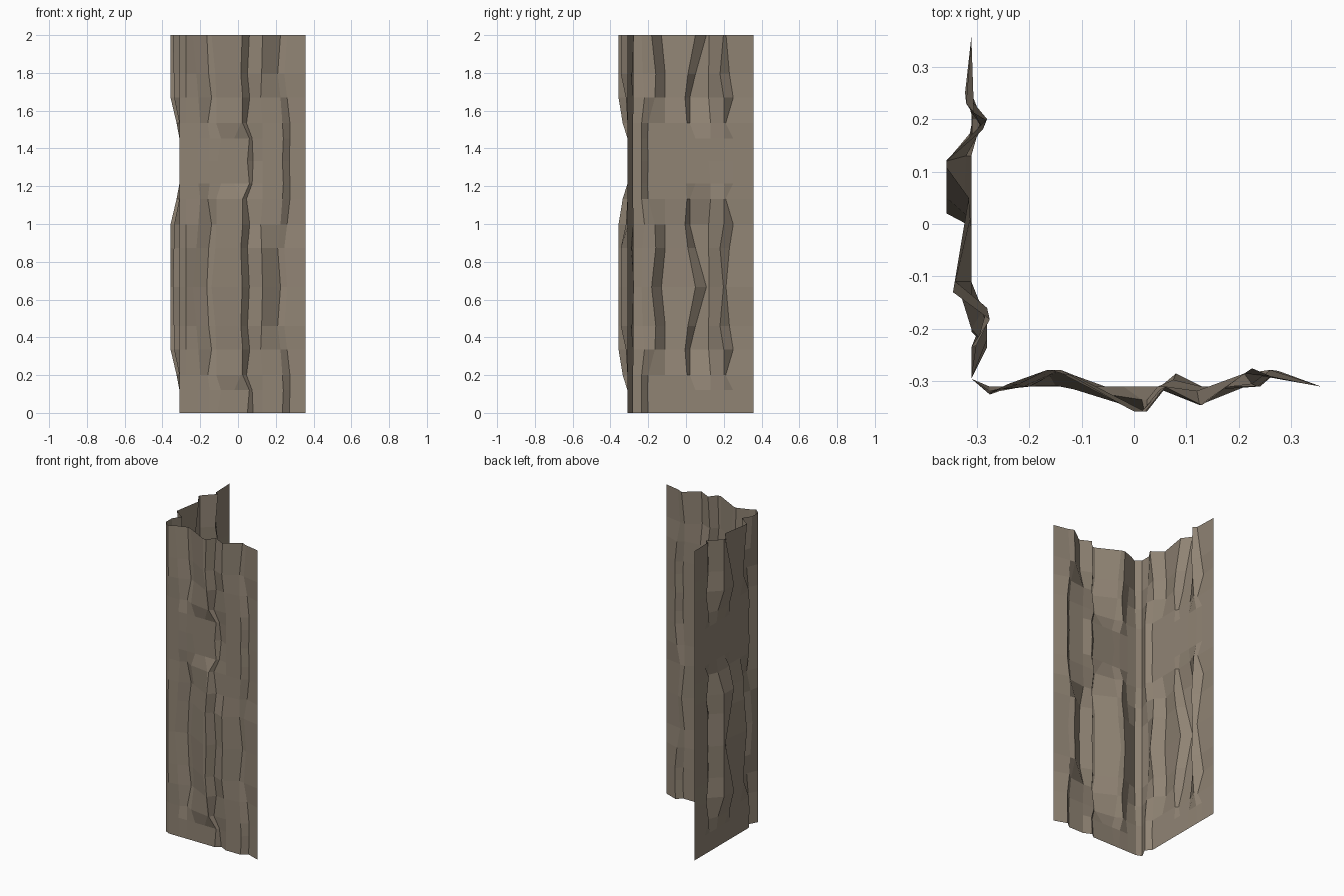
import bpy

# Rock strata: cross-sections (distance along wall, outward-facing position) per height.
# The lower third is mirrored and repeated up the wall.
HEIGHTS = [0, 0.12, 0.2, 0.335, 0.46, 0.6667]

FRONT = [
    [(-.31, -.295), (-.275, -.31), (-.21, -.31), (-.15, -.31), (-.11, -.31), (0, -.31),
     (.05, -.31), (.08, -.285), (.13, -.31), (.235, -.31), (.272, -.28), (.357, -.31)],
    [(-.31, -.295), (-.275, -.31), (-.21, -.31), (-.15, -.308), (-.09, -.31), (-.02, -.31),
     (.06, -.31), (.075, -.297), (.13, -.31), (.24, -.31), (.275, -.28), (.357, -.31)],
    [(-.31, -.295), (-.275, -.31), (-.2, -.31), (-.16, -.29), (-.115, -.315), (.015, -.335),
     (.025, -.335), (.045, -.31), (.13, -.31), (.235, -.31), (.275, -.28), (.357, -.31)],
    [(-.31, -.295), (-.275, -.318), (-.21, -.31), (-.14, -.278), (-.115, -.288), (.02, -.357),
     (.025, -.357), (.062, -.31), (.12, -.318), (.225, -.305), (.26, -.278), (.357, -.31)],
    [(-.31, -.295), (-.275, -.322), (-.22, -.306), (-.155, -.278), (-.12, -.288), (0, -.357),
     (.015, -.357), (.05, -.315), (.125, -.345), (.21, -.285), (.245, -.29), (.357, -.31)],
    [(-.31, -.295), (-.275, -.325), (-.24, -.305), (-.165, -.278), (-.14, -.284), (0, -.357),
     (.022, -.357), (.06, -.31), (.13, -.345), (.225, -.275), (.26, -.29), (.357, -.31)],
]

LEFT = [
    [(-.295, -.31), (-.235, -.28), (-.2, -.31), (-.11, -.31), (0, -.31),
     (.02, -.31), (.12, -.31), (.2, -.31), (.25, -.31), (.357, -.31)],
    [(-.295, -.31), (-.235, -.28), (-.205, -.31), (-.11, -.31), (0, -.31),
     (.05, -.31), (.13, -.31), (.2, -.308), (.25, -.31), (.357, -.31)],
    [(-.295, -.31), (-.235, -.28), (-.2, -.31), (-.11, -.31), (.005, -.31),
     (.02, -.325), (.13, -.32), (.2, -.29), (.21, -.31), (.357, -.31)],
    [(-.295, -.31), (-.22, -.28), (-.165, -.288), (-.11, -.338), (-.005, -.31),
     (.02, -.357), (.12, -.357), (.2, -.28), (.25, -.322), (.357, -.31)],
    [(-.295, -.31), (-.23, -.3), (-.16, -.28), (-.11, -.34), (.01, -.312),
     (.05, -.357), (.12, -.357), (.18, -.288), (.23, -.32), (.357, -.31)],
    [(-.295, -.31), (-.235, -.31), (-.182, -.275), (-.13, -.345), (.05, -.315),
     (.108, -.357), (.122, -.357), (.198, -.282), (.212, -.305), (.357, -.31)],
]

rock = bpy.data.materials.new("rock_brown")
rock.diffuse_color = (0.28, 0.23, 0.175, 1)


def make_wall(name, sections, place):
    # stack the strata: up, mirrored, up again
    n, span = len(HEIGHTS) - 1, HEIGHTS[-1]
    rows = [(HEIGHTS[i], sections[i]) for i in range(n + 1)]
    rows += [(2 * span - HEIGHTS[i], sections[i]) for i in range(n - 1, -1, -1)]
    rows += [(2 * span + HEIGHTS[i], sections[i]) for i in range(1, n + 1)]
    cols = len(sections[0])
    verts = [place(u, d, min(z, 2.0)) for z, sec in rows for u, d in sec]
    faces = []
    for r in range(len(rows) - 1):
        for c in range(cols - 1):
            a = r * cols + c
            faces.append((a, a + 1, a + cols + 1, a + cols))
    mesh = bpy.data.meshes.new(name)
    mesh.from_pydata(verts, [], faces)
    mesh.update()
    mesh.materials.append(rock)
    obj = bpy.data.objects.new(name, mesh)
    bpy.context.collection.objects.link(obj)
    return obj


# Two walls meeting at the front-left corner
make_wall("front_rock_wall", FRONT, lambda u, d, z: (u, d, z))
left = make_wall("left_rock_wall", LEFT, lambda u, d, z: (d, u, z))
left.data.flip_normals()
